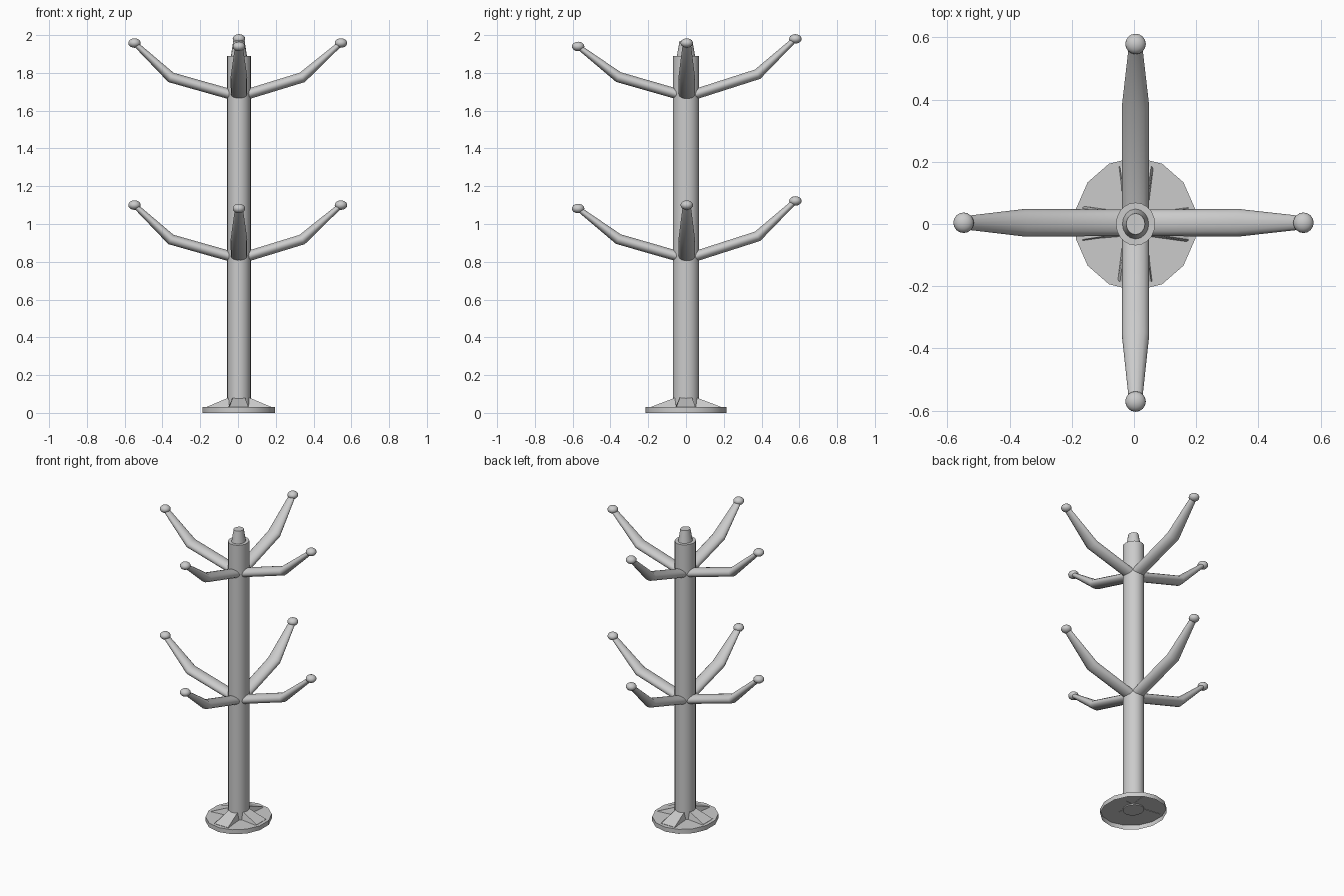
import bpy, bmesh, math
from mathutils import Vector

if "Cube" in bpy.data.objects:
    bpy.data.objects.remove(bpy.data.objects["Cube"])

CX = 0.005  # the post sits slightly off centre


def finish(name, bm, angle=40):
    bmesh.ops.recalc_face_normals(bm, faces=bm.faces)
    me = bpy.data.meshes.new(name)
    bm.to_mesh(me)
    bm.free()
    ob = bpy.data.objects.new(name, me)
    bpy.context.collection.objects.link(ob)
    bpy.ops.object.select_all(action='DESELECT')
    bpy.context.view_layer.objects.active = ob
    ob.select_set(True)
    bpy.ops.object.shade_smooth_by_angle(angle=math.radians(angle))
    return ob


def loft(bm, rings, cap_start=True, cap_end=True):
    loops = [[bm.verts.new(p) for p in r] for r in rings]
    n = len(loops[0])
    for a, b in zip(loops, loops[1:]):
        for i in range(n):
            j = (i + 1) % n
            bm.faces.new((a[i], a[j], b[j], b[i]))
    if cap_start:
        bm.faces.new(loops[0][::-1])
    if cap_end:
        bm.faces.new(loops[-1])


def ellipse(c, u, v, n, phase=0.0):
    return [c + u * math.cos(phase + 2 * math.pi * i / n)
            + v * math.sin(phase + 2 * math.pi * i / n) for i in range(n)]


def upright(name, stations, n, phase=0.0, cap_start=True):
    bm = bmesh.new()
    loft(bm, [ellipse(Vector((CX, 0, z)), Vector((rx, 0, 0)), Vector((0, ry, 0)), n, phase)
              for rx, ry, z in stations], cap_start)
    return finish(name, bm)


# post, with a tapered nub on top
upright("post", [(0.063, 0.069, 0.02), (0.063, 0.069, 1.89)], 20)
upright("top_nub", [(0.044, 0.05, 1.88), (0.030, 0.034, 1.97)], 16)

# fourteen-sided base plate, hollow underneath
upright("base_plate", [(0.197, 0.215, 0), (0.197, 0.215, 0.03)], 14, math.pi / 2, False)

# four sloping ribs flaring from the post down to the plate
for k, reach in enumerate((0.17, 0.185, 0.17, 0.185)):
    a = k * math.pi / 2
    d = Vector((math.cos(a), math.sin(a), 0))
    s = Vector((-d.y, d.x, 0))
    up = Vector((0, 0, 1))
    o = Vector((CX, 0, 0))
    bm = bmesh.new()
    loft(bm, [[o + d * r - s * wb + up * 0.027, o + d * r + s * wb + up * 0.027,
               o + d * r + s * wt + up * z, o + d * r - s * wt + up * z]
              for r, wb, wt, z in ((0.04, 0.04, 0.03, 0.087),
                                   (reach, 0.058, 0.05, 0.032))])
    finish(f"base_rib_{k + 1}", bm, 20)

# arms: heading, elbow reach and height, tip reach and height
ARMS = (("right", 0, 0.34, 0.918, 0.54, 1.10),
        ("back", 90, 0.375, 0.935, 0.575, 1.122),
        ("left", 180, 0.355, 0.918, 0.553, 1.10),
        ("front", 270, 0.362, 0.920, 0.575, 1.082))


def arm(tag, heading, er, ez, tr, tz, lift):
    a = math.radians(heading)
    d = Vector((math.cos(a), math.sin(a), 0))
    s = Vector((-d.y, d.x, 0))
    o = Vector((CX, 0.004, lift))
    pts = [o + d * r + Vector((0, 0, z)) for r, z in ((0.035, 0.826), (er, ez), (tr, tz))]
    dirs = [(pts[1] - pts[0]).normalized(), None, (pts[2] - pts[1]).normalized()]
    dirs[1] = (dirs[0] + dirs[2]).normalized()
    sizes = ((0.043, 0.028), (0.044, 0.029), (0.021, 0.014))
    bm = bmesh.new()
    loft(bm, [ellipse(p, s * w, s.cross(t) * h, 14)
              for p, t, (w, h) in zip(pts, dirs, sizes)])
    finish(f"arm_{tag}", bm)
    # flattened ball on the tip
    bm = bmesh.new()
    bmesh.ops.create_uvsphere(bm, u_segments=16, v_segments=10, radius=0.033)
    bmesh.ops.scale(bm, vec=(1, 1, 0.76), verts=bm.verts)
    bmesh.ops.translate(bm, vec=pts[2], verts=bm.verts)
    finish(f"ball_{tag}", bm)


for tier, lift in (("lower", 0.0), ("upper", 0.858)):
    for side, heading, er, ez, tr, tz in ARMS:
        arm(f"{tier}_{side}", heading, er - CX * math.cos(math.radians(heading)), ez,
            tr, tz, lift)
